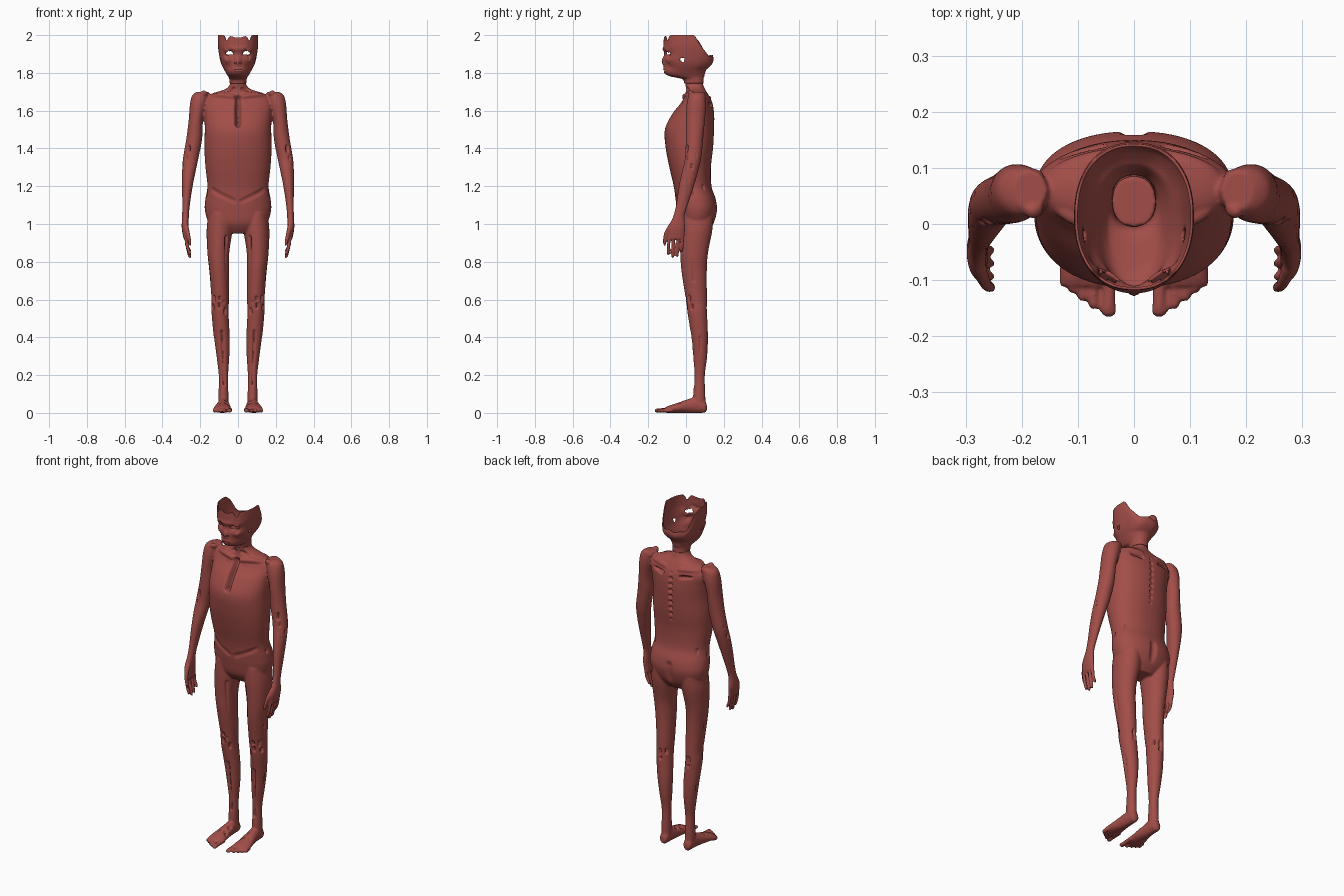
import bpy, bmesh, math, random
from mathutils import Vector

random.seed(4)
mat = bpy.data.materials.new("flesh_red")
mat.diffuse_color = (0.36, 0.075, 0.065, 1)


def spline(rows, steps=5):
    """Smooth a short list of section rows (Catmull-Rom)."""
    out = []
    for i in range(len(rows) - 1):
        p = [rows[max(0, min(len(rows) - 1, i + k))] for k in (-1, 0, 1, 2)]
        for s in range(steps):
            t = s / steps
            out.append([0.5 * (2 * b + (c - a) * t + (2 * a - 5 * b + 4 * c - d) * t * t
                        + (3 * b - a - 3 * c + d) * t ** 3) for a, b, c, d in zip(*p)])
    return out + [list(rows[-1])]


def loft(bm, rows, axis="z", side=1, seg=32, power=2.0, cap=True, steps=5):
    """Rows: position along axis, x centre, other centre, x radius, other radius."""
    rings = []
    for t, u, v, ru, rv in spline(rows, steps):
        ring = []
        for k in range(seg):
            a = 2 * math.pi * k / seg
            c, s = math.cos(a), math.sin(a)
            x = side * (u + ru * math.copysign(abs(c) ** (2 / power), c))
            w = v + rv * math.copysign(abs(s) ** (2 / power), s)
            ring.append(bm.verts.new((x, w, t) if axis == "z" else (x, t, w)))
        rings.append(ring)
    for r0, r1 in zip(rings, rings[1:]):
        for k in range(seg):
            j = (k + 1) % seg
            bm.faces.new((r0[k], r0[j], r1[j], r1[k]))
    if cap:
        bm.faces.new(rings[0])
        bm.faces.new(rings[-1])
    return rings


def fb(rows):
    """Rows of height, front y, back y, half width -> loft rows."""
    return [(z, 0, (f + b) / 2, w, (b - f) / 2) for z, f, b, w in rows]


def make_object(name, bm):
    bmesh.ops.recalc_face_normals(bm, faces=bm.faces)
    me = bpy.data.meshes.new(name)
    bm.to_mesh(me)
    bm.free()
    me.materials.append(mat)
    ob = bpy.data.objects.new(name, me)
    bpy.context.collection.objects.link(ob)
    return ob


def apply_mods(ob):
    dg = bpy.context.evaluated_depsgraph_get()
    me = bpy.data.meshes.new_from_object(ob.evaluated_get(dg))
    ob.modifiers.clear()
    ob.data = me
    me.materials.clear()
    me.materials.append(mat)
    me.shade_smooth()


# torso with neck
bm = bmesh.new()
loft(bm, fb([(0.95, 0.0, 0.11, 0.08), (1.0, -0.035, 0.145, 0.15), (1.07, -0.048, 0.165, 0.175),
             (1.13, -0.055, 0.158, 0.173), (1.2, -0.065, 0.135, 0.162), (1.3, -0.088, 0.132, 0.172),
             (1.4, -0.107, 0.143, 0.178), (1.5, -0.112, 0.149, 0.176), (1.58, -0.075, 0.149, 0.178),
             (1.64, -0.028, 0.14, 0.18), (1.685, -0.005, 0.118, 0.15), (1.715, 0.0, 0.1, 0.065),
             (1.75, -0.005, 0.088, 0.04), (1.79, -0.005, 0.085, 0.04)]), seg=48, power=2.2)

for s in (1, -1):
    # arm and palm
    loft(bm, [(1.7, .185, .06, .03, .035), (1.68, .198, .058, .045, .045), (1.63, .21, .055, .045, .052),
              (1.55, .223, .05, .038, .05), (1.45, .232, .045, .042, .046), (1.35, .25, .038, .041, .043),
              (1.28, .26, .022, .036, .043), (1.2, .268, .002, .028, .04), (1.1, .275, -.022, .02, .031),
              (1.04, .278, -.038, .018, .03), (0.98, .28, -.05, .018, .046), (0.92, .274, -.053, .014, .044)],
         side=s)
    # fingers and thumb
    for y, tip in ((-.089, .835), (-.065, .82), (-.041, .825), (-.017, .85)):
        loft(bm, [(.95, .277, y, .01, .009), (.89, .27, y - .003, .01, .0085),
                  (tip + .01, .257, y - .005, .009, .008), (tip, .254, y - .005, .004, .004)], side=s, seg=12)
    loft(bm, [(1.0, .276, -.075, .012, .015), (.95, .265, -.105, .011, .012),
              (.9, .255, -.113, .009, .009), (.885, .252, -.112, .004, .004)], side=s, seg=12)
    # leg
    loft(bm, [(1.06, .095, .055, .06, .09), (.97, .098, .052, .068, .088), (.85, .104, .043, .058, .074),
              (.75, .1, .043, .052, .067), (.6, .094, .055, .046, .056), (.53, .095, .06, .045, .052),
              (.4, .086, .072, .042, .044), (.3, .08, .074, .034, .038), (.2, .077, .072, .025, .028),
              (.1, .077, .07, .026, .032), (.03, .077, .07, .026, .035)], side=s)
    # foot and toes
    loft(bm, [(.11, .077, .028, .014, .016), (.098, .077, .034, .024, .032), (.06, .077, .042, .028, .041),
              (.01, .078, .037, .034, .036), (-.04, .081, .028, .043, .027), (-.09, .083, .02, .048, .019),
              (-.11, .083, .016, .044, .014)], axis="y", side=s)
    for x, tip, r in ((.045, -.165, .0145), (.072, -.152, .0095), (.092, -.138, .009),
                      (.109, -.124, .0085), (.125, -.112, .0085)):
        loft(bm, [(-.07, x, .018, r, .012), (tip + .03, x, .015, r * .85, .011),
                  (tip + .008, x, .013, r, .011), (tip, x, .012, r * .6, .006)], axis="y", side=s, seg=12)

body = make_object("body", bm)
rm = body.modifiers.new("fuse", "REMESH")
rm.mode = "VOXEL"
rm.voxel_size = 0.005
sm = body.modifiers.new("soften", "SMOOTH")
sm.factor, sm.iterations = 0.5, 5
apply_mods(body)

# grooves (positive depth) and ridges (negative), given on one side: start, end, radius, depth
marks = [((0, -.1, 1.53), (0, -.02, 1.67), .022, .045),
         ((.03, -.01, 1.675), (.18, .02, 1.695), .02, -.012),
         ((.05, -.03, 1.65), (.13, -.02, 1.665), .013, .01),
         ((.025, 0, 1.715), (.08, .01, 1.71), .015, .015),
         ((.06, .14, 1.63), (.16, .125, 1.645), .014, .03),
         ((.05, .13, 1.67), (.16, .1, 1.68), .02, -.008),
         ((0, .165, 1.0), (0, .165, 1.1), .03, .012),
         ((.075, .04, .15), (.085, .025, .43), .012, .014),
         ((.06, -.02, .93), (.055, -.01, .66), .014, .012),
         ((.15, .03, .95), (.145, .04, .7), .012, .007),
         ((.115, .075, .15), (.125, .075, .4), .01, .007),
         ((.28, .03, 1.25), (.285, -.02, 1.08), .012, .008),
         ((.02, -.06, 1.12), (.14, -.03, 1.18), .02, .006)]
marks += [((0, .148, 1.33 + .035 * k),) * 2 + (.015, .016) for k in range(10)]
# pitted joints: centre, spread
for c, w in (((.15, .07, 1.15), (.04, .07, .05)), ((.1, .01, .55), (.04, .03, .05)),
             ((.28, .02, 1.33), (.02, .04, .06)), ((.1, .1, .52), (.04, .01, .04)),
             ((.08, -.03, .05), (.04, .04, .01)), ((.14, -.04, 1.12), (.03, .01, .05))):
    for _ in range(7):
        p = Vector([a + random.uniform(-b, b) for a, b in zip(c, w)])
        marks.append((p, p + Vector((0, 0, random.uniform(.005, .03))), .013, .014))

bm = bmesh.new()
bm.from_mesh(body.data)
bm.normal_update()
todo = []
segs = [(Vector(a), Vector(b), r, d) for a, b, r, d in marks]
for v in bm.verts:
    p = Vector((abs(v.co.x), v.co.y, v.co.z))
    push = 0
    for a, b, r, d in segs:
        if p.z < a.z - .05 and p.z < b.z - .05 or p.z > max(a.z, b.z) + .05:
            continue
        ab = b - a
        t = max(0, min(1, (p - a).dot(ab) / ab.length_squared)) if ab.length > 1e-6 else 0
        dist = (p - a - ab * t).length / r
        if dist < 1:
            e = d * (1 - dist * dist) ** 2
            push = max(push, e) if d > 0 else (push + e if push <= 0 else push)
    if push:
        todo.append((v, v.normal * push))
for v, off in todo:
    v.co -= off
low = min(v.co.z for v in bm.verts)
for v in bm.verts:
    if v.co.z < .1:
        v.co.z = max(0, v.co.z - low * (1 - v.co.z / .1))
bm.to_mesh(body.data)
bm.free()
body.data.shade_smooth()

# open skull shell
bm = bmesh.new()
rings = loft(bm, fb([(1.745, -.006, .09, .041), (1.77, -.02, .09, .044), (1.785, -.085, .095, .052),
                     (1.805, -.108, .1, .064), (1.85, -.112, .12, .087), (1.9, -.112, .137, .098),
                     (1.95, -.116, .143, .104), (2.0, -.115, .14, .103)]),
             seg=112, power=2.25, cap=False, steps=7)
for ring in rings:
    for v in ring:
        x, y, z = v.co
        a = math.atan2(x, -(y - .012))                      # 0 at the face, pi at the back
        back = max(0, min(1, (abs(a) - 1.75) / 0.9))
        rim = 2.0 - .11 * back * back * (3 - 2 * back) + .004 * math.sin(11 * a) * (back > 0)
        rim -= .03 * math.exp(-((abs(a) - .5) / .1) ** 2) + .014 * math.exp(-(a / .3) ** 2)
        if z > 1.82:
            v.co.z = 1.82 + (z - 1.82) * (rim - 1.82) / .18
        if y < -.02:                                        # facial relief
            def bump(cx, cz, rx, rz):
                return math.exp(-((abs(x) - cx) / rx) ** 2 - ((z - cz) / rz) ** 2)
            v.co.y += (-.014 * bump(0, 1.865, .014, .025) - .008 * bump(0, 1.81, .035, .018)
                       + .016 * bump(.045, 1.903, .024, .016) + .012 * bump(.055, 1.835, .02, .025)
                       - .006 * bump(.06, 1.872, .02, .01) - .006 * bump(0, 1.935, .08, .012))


def opening(f):
    x, y, z = f.calc_center_median()
    if y < -.04:
        holes = ((.045, 1.905, .021, .0115), (0, 1.812, .022, .006), (.012, 1.85, .006, .005))
        return any(((abs(x) - cx) / rx) ** 2 + ((z - cz) / rz) ** 2 < 1 for cx, cz, rx, rz in holes)
    return ((y + .02) / .011) ** 2 + ((z - 1.87) / .012) ** 2 < 1


bmesh.ops.delete(bm, geom=[f for f in bm.faces if opening(f)], context="FACES")
head = make_object("open_head", bm)
so = head.modifiers.new("thickness", "SOLIDIFY")
so.thickness, so.offset = .005, 0
apply_mods(head)
